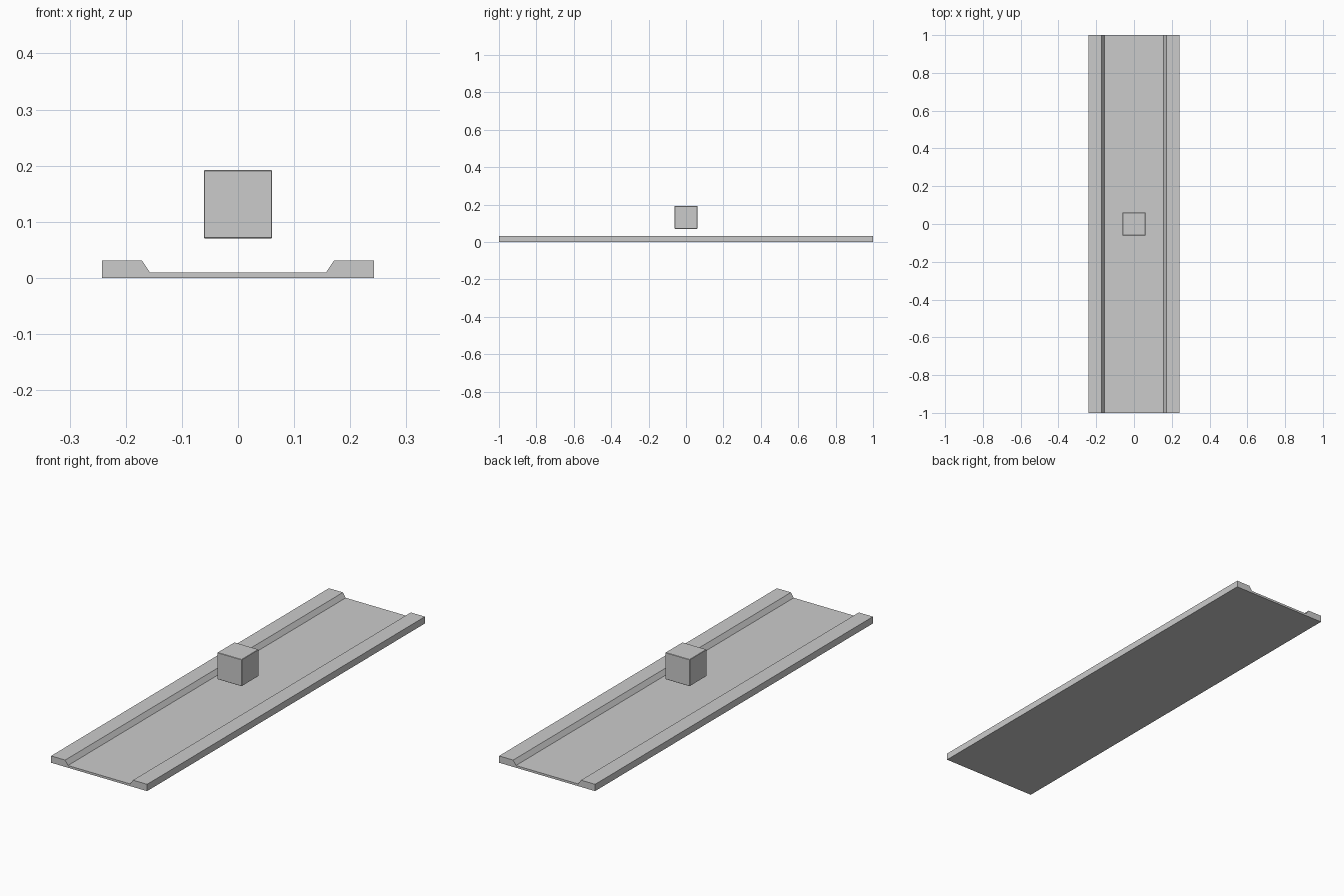
import bpy
import bmesh

if "Cube" in bpy.data.objects:
    bpy.data.objects.remove(bpy.data.objects["Cube"])

# Channel tray: cross-section in x/z, extruded along y
half = [(0.157, 0.010), (0.171, 0.031), (0.242, 0.031), (0.242, 0.0)]
profile = half + [(-x, z) for x, z in reversed(half)]

bm = bmesh.new()
section = bm.faces.new([bm.verts.new((x, -1, z)) for x, z in profile])
result = bmesh.ops.extrude_face_region(bm, geom=[section])
moved = [g for g in result["geom"] if isinstance(g, bmesh.types.BMVert)]
bmesh.ops.translate(bm, verts=moved, vec=(0, 2, 0))
bmesh.ops.recalc_face_normals(bm, faces=bm.faces)
mesh = bpy.data.meshes.new("channel_tray")
bm.to_mesh(mesh)
bm.free()
bpy.context.collection.objects.link(bpy.data.objects.new("channel_tray", mesh))

# Floating block with a fine chamfer
bpy.ops.mesh.primitive_cube_add(size=0.122, location=(0, 0, 0.131))
block = bpy.context.object
block.name = "floating_block"
chamfer = block.modifiers.new("chamfer", 'BEVEL')
chamfer.width = 0.0015
chamfer.segments = 1
